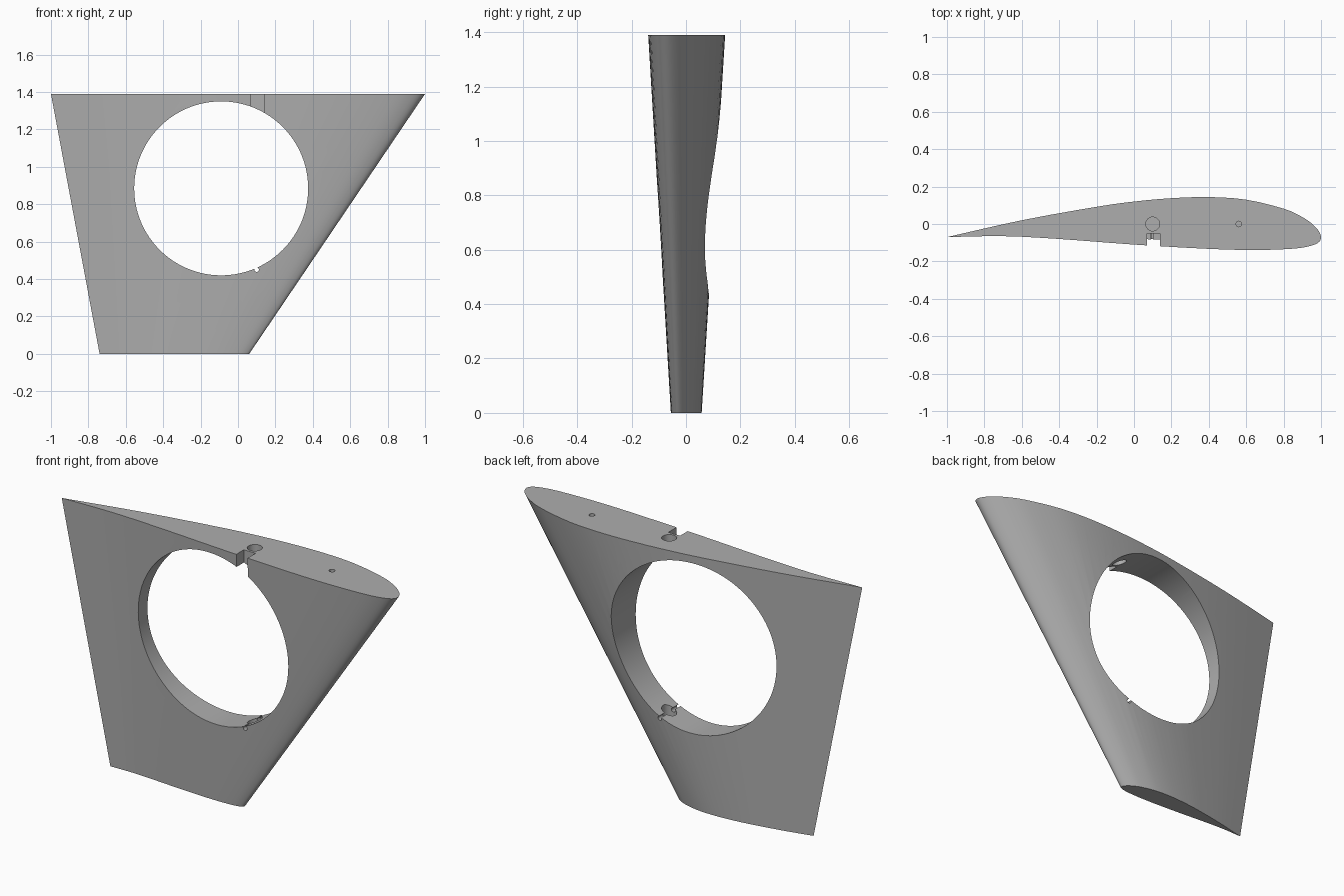
import bpy
import bmesh
from math import radians
from mathutils import Matrix, Vector

cube = bpy.data.objects.get("Cube")
if cube:
    bpy.data.objects.remove(cube, do_unlink=True)

HEIGHT = 1.39

grey = bpy.data.materials.new("light_grey")
grey.use_nodes = True
COLOUR = (0.42, 0.42, 0.42, 1)
grey.diffuse_color = COLOUR
grey.node_tree.nodes["Principled BSDF"].inputs["Base Color"].default_value = COLOUR


def make_object(name, bm):
    bmesh.ops.recalc_face_normals(bm, faces=bm.faces)
    mesh = bpy.data.meshes.new(name)
    bm.to_mesh(mesh)
    bm.free()
    mesh.materials.append(grey)
    obj = bpy.data.objects.new(name, mesh)
    bpy.context.collection.objects.link(obj)
    return obj


def smooth_path(points, steps):
    """Catmull-Rom samples through the points, without the last one."""
    pts = [Vector(p) for p in points]
    pts = [2 * pts[0] - pts[1]] + pts + [2 * pts[-1] - pts[-2]]
    out = []
    for a, b, c, d in zip(pts, pts[1:], pts[2:], pts[3:]):
        for i in range(steps):
            t = i / steps
            out.append(0.5 * (2 * b + (c - a) * t + (2 * a - 5 * b + 4 * c - d) * t ** 2
                              + (3 * b - a - 3 * c + d) * t ** 3))
    return out


def cylinder_cutter(name, centre, radius, depth, segments, along_y=False):
    bm = bmesh.new()
    turn = Matrix.Rotation(radians(90), 4, 'X') if along_y else Matrix()
    bmesh.ops.create_cone(bm, cap_ends=True, segments=segments, radius1=radius,
                          radius2=radius, depth=depth,
                          matrix=Matrix.Translation(centre) @ turn)
    return make_object(name, bm)


def box_cutter(name, low, high):
    low, high = Vector(low), Vector(high)
    bm = bmesh.new()
    bmesh.ops.create_cube(bm, size=1, matrix=Matrix.Translation((low + high) / 2)
                          @ Matrix.Diagonal((*(high - low), 1)))
    return make_object(name, bm)


# Airfoil section: trailing edge, over the back, round the nose, along the front
section = smooth_path([
    (-1, -0.07), (-0.6, 0.02), (-0.2, 0.092), (0, 0.12), (0.2, 0.138), (0.4, 0.144),
    (0.6, 0.13), (0.8, 0.082), (0.9, 0.037), (0.96, -0.006), (0.992, -0.045),
    (1, -0.075), (0.985, -0.1), (0.94, -0.118), (0.85, -0.132), (0.65, -0.139),
    (0.4, -0.133), (0, -0.11), (-0.4, -0.08), (-0.7, -0.065), (-1, -0.07)], 3)

# Tapered, swept body
bm = bmesh.new()
top = [bm.verts.new((p.x, p.y, HEIGHT)) for p in section]
bottom = [bm.verts.new((0.4 * p.x - 0.34, 0.4 * p.y, 0)) for p in section]
bm.faces.new(top)
bm.faces.new(bottom[::-1])
for i in range(len(section)):
    j = (i + 1) % len(section)
    bm.faces.new((top[i], bottom[i], bottom[j], top[j]))
fin = make_object("fin_body", bm)

# Large opening, shaft bore, cross pin hole, nose pin hole and cable slot
cutters = [
    cylinder_cutter("opening_cutter", (-0.09, 0, 0.885), 0.465, 1, 128, True),
    cylinder_cutter("shaft_cutter", (0.1, 0, 0.9), 0.037, 1.14, 32),
    cylinder_cutter("cross_pin_cutter", (0.1, 0, 0.45), 0.012, 1, 20, True),
    cylinder_cutter("nose_pin_cutter", (0.56, 0, 1.3), 0.015, 0.4, 20),
    box_cutter("slot_cutter", (0.07, -0.3, 1.2), (0.14, -0.05, 1.5)),
]
bpy.context.view_layer.objects.active = fin
for cutter in cutters:
    mod = fin.modifiers.new(cutter.name, 'BOOLEAN')
    mod.operation = 'DIFFERENCE'
    mod.solver = 'EXACT'
    mod.object = cutter
    bpy.ops.object.modifier_apply(modifier=mod.name)
    bpy.data.objects.remove(cutter, do_unlink=True)

# Soft shading on the curved skin, crisp at the cut edges
bpy.ops.object.select_all(action='DESELECT')
fin.select_set(True)
bpy.ops.object.shade_smooth_by_angle(angle=radians(20))
